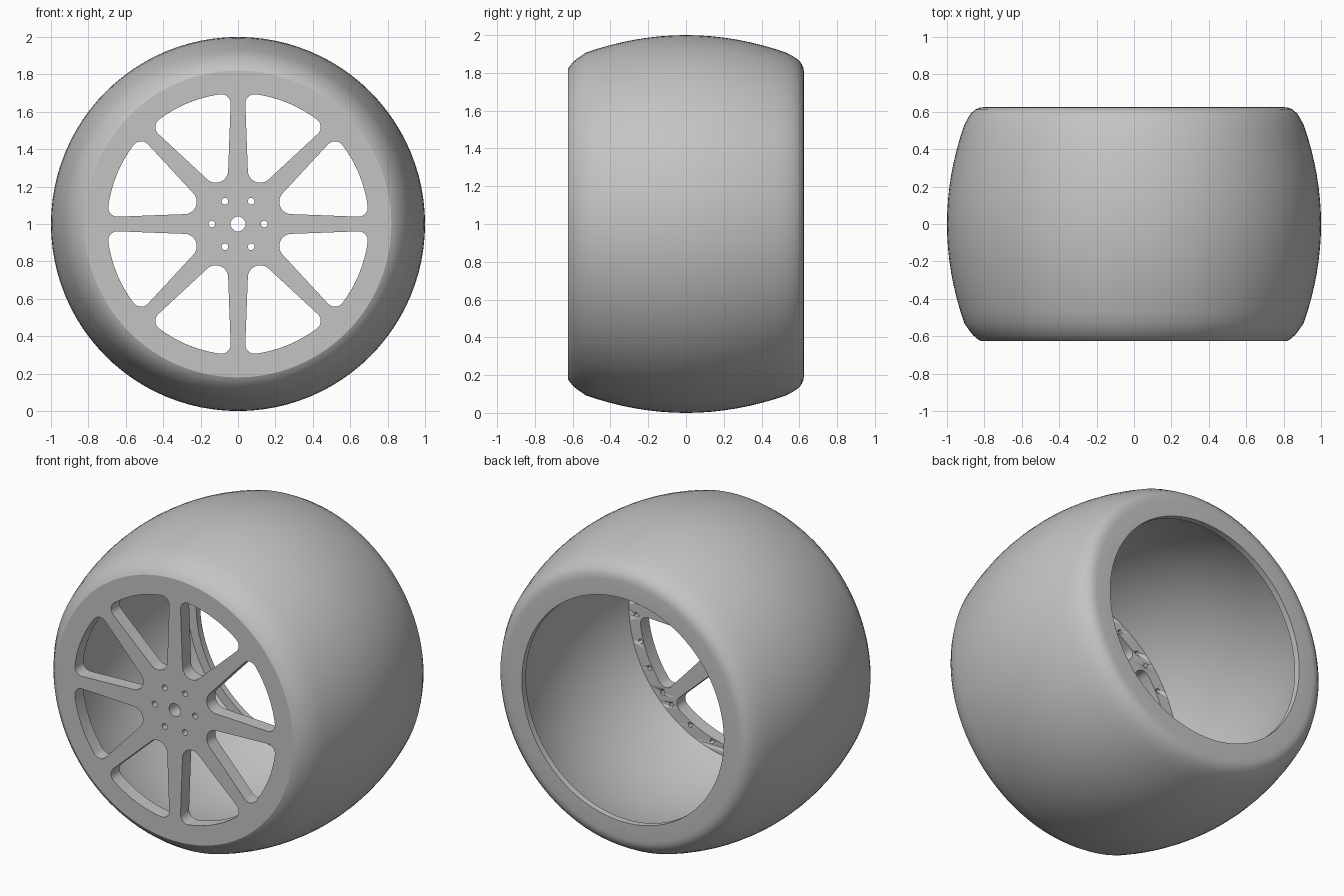
import bpy, bmesh, math
from mathutils import Vector, Matrix

if "Cube" in bpy.data.objects:
    bpy.data.objects.remove(bpy.data.objects["Cube"])

SEG = 96
FRONT, BACK, PLATE_BACK = -0.625, 0.625, -0.54
CENTRE = Vector((0, 0, 1))

grey = bpy.data.materials.new("light_grey")
grey.diffuse_color = (0.55, 0.55, 0.55, 1)
grey.use_nodes = True
grey.node_tree.nodes["Principled BSDF"].inputs["Base Color"].default_value = grey.diffuse_color


def finish(name, mesh):
    obj = bpy.data.objects.new(name, mesh)
    bpy.context.collection.objects.link(obj)
    mesh.materials.clear()
    mesh.materials.append(grey)
    bpy.ops.object.select_all(action='DESELECT')
    obj.select_set(True)
    bpy.context.view_layer.objects.active = obj
    bpy.ops.object.shade_smooth_by_angle(angle=math.radians(28))
    return obj


def circle(radius, n, centre=(0, 0)):
    return [Vector((centre[0] + radius * math.cos(2 * math.pi * i / n),
                    centre[1] + radius * math.sin(2 * math.pi * i / n))) for i in range(n)]


def arc(centre, radius, a0, a1, n):
    return [centre + radius * Vector((math.cos(a0 + (a1 - a0) * i / n),
                                      math.sin(a0 + (a1 - a0) * i / n))) for i in range(n + 1)]


# Barrel shell: (y, radius) profile from front edge, over the tread, to the inside
def bulge(y, top):
    return (y, top - 0.33 * y * y)


profile = [(FRONT, 0.82), (-0.615, 0.837), (-0.595, 0.86), (-0.57, 0.88)]
profile += [bulge(-0.53 + 1.06 * i / 16, 1.0) for i in range(17)]
profile += [(0.562, 0.89), (0.59, 0.873), (0.611, 0.85), (0.622, 0.825), (BACK, 0.80)]
profile += [(BACK, 0.70), (0.585, 0.70), (0.585, 0.757)]
profile += [bulge(0.585 - (0.585 - PLATE_BACK) * i / 16, 0.87) for i in range(1, 17)]

bm = bmesh.new()
rings = []
for k in range(SEG):
    a = 2 * math.pi * k / SEG
    rings.append([bm.verts.new((r * math.cos(a), y, 1 + r * math.sin(a))) for y, r in profile])
for k in range(SEG):
    p, q = rings[k], rings[(k + 1) % SEG]
    for j in range(len(profile) - 1):
        bm.faces.new((p[j], p[j + 1], q[j + 1], q[j]))
mesh = bpy.data.meshes.new("tyre_shell")
bm.to_mesh(mesh)
bm.free()
finish("tyre_shell", mesh)


# Window between two tapered spokes, with filleted corners, pointing along +x
def window_outline(rim=0.70, inner_fillet=0.066, outer_fillet=0.05):
    turn = Matrix.Rotation(math.pi / 8, 2)
    p = turn @ Vector((0.2, -0.056))
    e = (turn @ Vector((0.7, -0.037)) - p).normalized()
    n = Vector((e.y, -e.x))
    back = math.atan2(-n.y, -n.x)
    inner = Vector(((inner_fillet + n.dot(p)) / n.x, 0))
    q = p + n * outer_fillet
    b = q.dot(e)
    t = -b + math.sqrt(b * b - q.dot(q) + (rim - outer_fillet) ** 2)
    outer = q + e * t
    tip = math.atan2(outer.y, outer.x)
    upper = arc(outer, outer_fillet, tip, back, 8)
    lower = [Vector((v.x, -v.y)) for v in reversed(upper)]
    pts = upper + arc(inner, inner_fillet, back, 2 * math.pi - back, 14) + lower
    return pts + arc(Vector((0, 0)), rim, -tip, tip, 12)[1:-1]


# Spoked front plate: flat filled outline, extruded
outlines = [circle(0.82, SEG), circle(0.04, 24)]
outlines += [circle(0.018, 16, (0.14 * math.cos(i * math.pi / 3), 0.14 * math.sin(i * math.pi / 3)))
             for i in range(6)]
window = window_outline()
for i in range(8):
    turn = Matrix.Rotation(math.pi / 8 + i * math.pi / 4, 2)
    outlines.append([turn @ v for v in window])

curve = bpy.data.curves.new("plate_outline", 'CURVE')
curve.dimensions = '2D'
curve.fill_mode = 'BOTH'
curve.extrude = (PLATE_BACK - FRONT) / 2
for pts in outlines:
    spline = curve.splines.new('POLY')
    spline.points.add(len(pts) - 1)
    for point, v in zip(spline.points, pts):
        point.co = (v.x, v.y, 0, 1)
    spline.use_cyclic_u = True
outline = bpy.data.objects.new("plate_outline", curve)
bpy.context.collection.objects.link(outline)
bpy.context.view_layer.update()
mesh = bpy.data.meshes.new_from_object(
    outline.evaluated_get(bpy.context.evaluated_depsgraph_get()))
bpy.data.objects.remove(outline)
mesh.transform(Matrix.Translation((0, (FRONT + PLATE_BACK) / 2, 1))
               @ Matrix.Rotation(math.pi / 2, 4, 'X'))
bm = bmesh.new()
bm.from_mesh(mesh)
bmesh.ops.remove_doubles(bm, verts=bm.verts, dist=1e-5)
bmesh.ops.recalc_face_normals(bm, faces=bm.faces)
bm.to_mesh(mesh)
bm.free()
plate = finish("spoked_plate", mesh)

# Blind bolt holes around the back of the plate
bm = bmesh.new()
for i in range(8):
    for offset in (-16, -3.4, 3.4, 16):
        a = math.radians(45 * i + offset)
        place = Matrix.Translation((0.722 * math.cos(a), PLATE_BACK, 1 + 0.722 * math.sin(a)))
        bmesh.ops.create_cone(bm, cap_ends=True, segments=12, radius1=0.015, radius2=0.015,
                              depth=0.09, matrix=place @ Matrix.Rotation(math.pi / 2, 4, 'X'))
mesh = bpy.data.meshes.new("bolt_hole_cutter")
bm.to_mesh(mesh)
bm.free()
cutter = finish("bolt_hole_cutter", mesh)
cutter.hide_render = True
cutter.hide_set(True)
cut = plate.modifiers.new("bolt_holes", 'BOOLEAN')
cut.operation = 'DIFFERENCE'
cut.solver = 'EXACT'
cut.object = cutter
